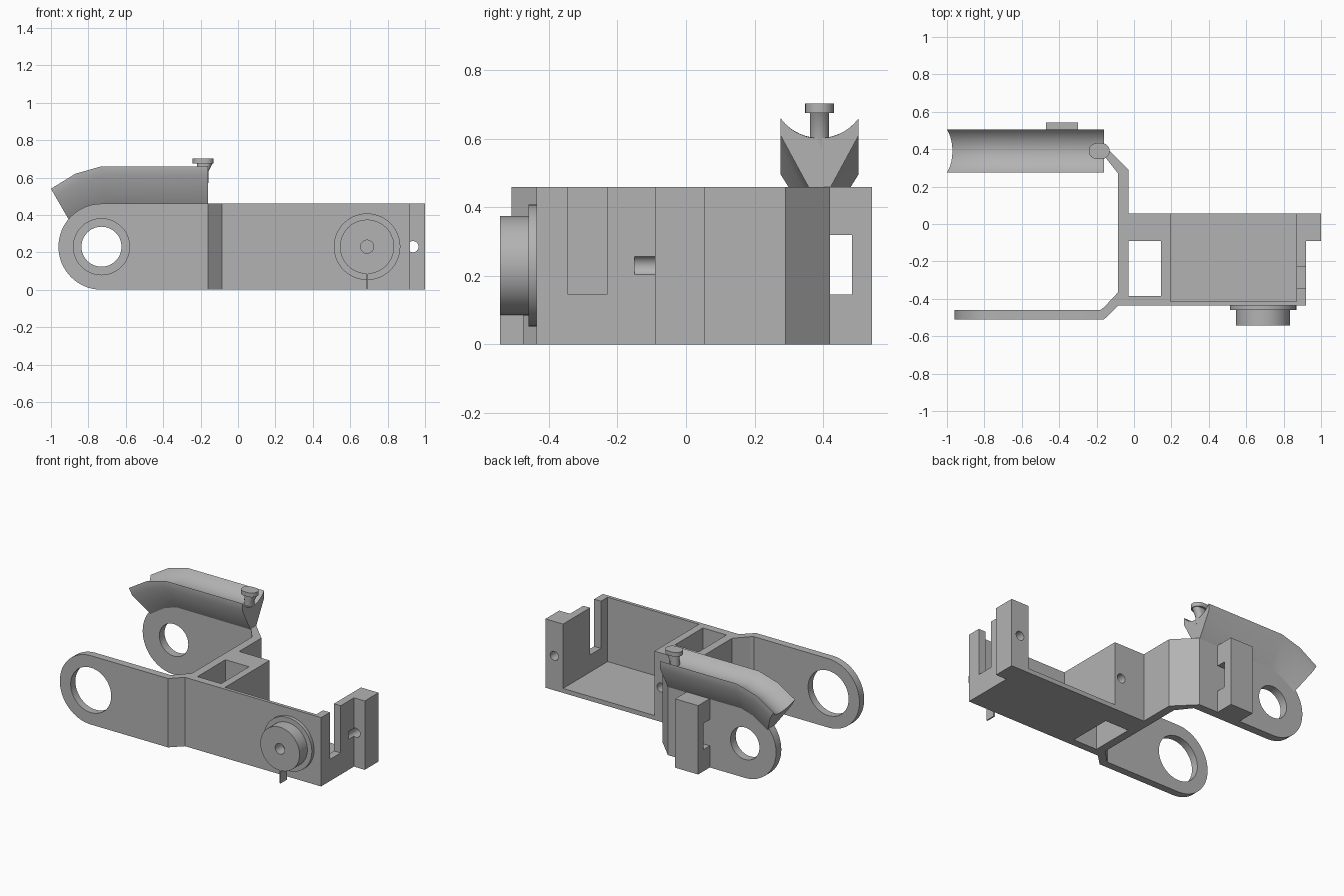
import bpy
import bmesh
from math import sin, cos, pi, radians, sqrt
from mathutils import Vector

cube = bpy.data.objects.get("Cube")
if cube:
    bpy.data.objects.remove(cube, do_unlink=True)

GREY = (0.45, 0.45, 0.45, 1)
grey = bpy.data.materials.new("plain grey")
grey.use_nodes = True
grey.diffuse_color = GREY
grey.node_tree.nodes["Principled BSDF"].inputs["Base Color"].default_value = GREY

HEIGHT = 0.46
MID = HEIGHT / 2
EYE_X = -0.73


def finish(name, bm):
    bmesh.ops.recalc_face_normals(bm, faces=bm.faces)
    mesh = bpy.data.meshes.new(name)
    bm.to_mesh(mesh)
    bm.free()
    mesh.materials.append(grey)
    obj = bpy.data.objects.new(name, mesh)
    bpy.context.collection.objects.link(obj)
    return obj


def loft(name, rings):
    """Skin a list of equal-length closed rings and cap both ends."""
    bm = bmesh.new()
    rows = [[bm.verts.new(p) for p in ring] for ring in rings]
    for a, b in zip(rows, rows[1:]):
        for i in range(len(a)):
            j = (i + 1) % len(a)
            bm.faces.new((a[i], a[j], b[j], b[i]))
    bm.faces.new(rows[0])
    bm.faces.new(rows[-1])
    return finish(name, bm)


def plan(name, pts, z0, z1):
    return loft(name, [[(x, y, z) for x, y in pts] for z in (z0, z1)])


def upright(name, pts, y0, y1):
    return loft(name, [[(x, y, z) for x, z in pts] for y in (y0, y1)])


def box(name, x0, x1, y0, y1, z0, z1):
    return plan(name, [(x0, y0), (x1, y0), (x1, y1), (x0, y1)], z0, z1)


def circle(cx, cz, r, n=48):
    return [(cx + r * cos(2 * pi * i / n), cz + r * sin(2 * pi * i / n)) for i in range(n)]


def disc(name, cx, r, y0, y1):
    return upright(name, circle(cx, MID, r), y0, y1)


def cut(obj, *cutters):
    for c in cutters:
        mod = obj.modifiers.new("cut", "BOOLEAN")
        mod.object = c
        mod.operation = "DIFFERENCE"
        mod.solver = "EXACT"
    dg = bpy.context.evaluated_depsgraph_get()
    mesh = bpy.data.meshes.new_from_object(obj.evaluated_get(dg))
    obj.modifiers.clear()
    obj.data = mesh
    for c in cutters:
        bpy.data.objects.remove(c, do_unlink=True)
    return obj


def smooth(obj, angle=30):
    bpy.ops.object.select_all(action="DESELECT")
    obj.select_set(True)
    bpy.context.view_layer.objects.active = obj
    bpy.ops.object.shade_smooth_by_angle(angle=radians(angle))


# Tray walls, solid corner and end post in one footprint
walls = plan("tray_walls", [
    (-0.03, -0.437), (0.92, -0.437), (0.92, -0.09), (1, -0.09), (1, 0.055),
    (0.87, 0.055), (0.87, -0.415), (0.195, -0.415), (0.195, 0.055),
    (-0.03, 0.055), (-0.03, -0.09), (0.145, -0.09), (0.145, -0.385),
    (-0.03, -0.385)], 0, HEIGHT)
cut(walls,
    box("slot_cutter", 0.85, 0.95, -0.345, -0.23, 0.145, 0.6),
    disc("post_pin_cutter", 0.935, 0.03, -0.15, 0.1),
    disc("corner_pin_cutter", 0.145, 0.03, -0.15, 0.1))
smooth(walls)
box("tray_floor", 0.195, 0.87, -0.415, 0.055, 0, 0.03)

# Cross wall with a slanted bend at each end
plan("cross_wall", [
    (-0.16, -0.51), (-0.085, -0.437), (-0.03, -0.437), (-0.03, 0.29),
    (-0.16, 0.42), (-0.16, 0.365), (-0.085, 0.27), (-0.085, -0.365),
    (-0.16, -0.445), (-0.18, -0.46), (-0.18, -0.51)], 0, HEIGHT)


# Two rounded arms with an eye
def arm(name, x_end, y0, y1, eye):
    arc = [(EYE_X - MID * sin(pi * i / 32), MID + MID * cos(pi * i / 32)) for i in range(33)]
    obj = upright(name, [(x_end, 0), (x_end, HEIGHT)] + arc, y0, y1)
    cut(obj, disc("eye_cutter", EYE_X, eye, y0 - 0.1, y1 + 0.1))
    smooth(obj)


arm("front_arm", -0.18, -0.51, -0.46, 0.15)
arm("back_arm", -0.16, 0.365, 0.42, 0.107)

# Notched block on the back arm
block = box("rear_block", -0.47, -0.30, 0.42, 0.543, 0, HEIGHT)
cut(block, box("notch_cutter", -0.6, -0.2, 0.4, 0.485, 0.145, 0.32))

# Round knob on the front wall
disc("knob_flange", 0.69, 0.178, -0.46, -0.437)
knob = disc("knob_drum", 0.69, 0.145, -0.543, -0.46)
cut(knob, disc("knob_cutter", 0.69, 0.035, -0.6, -0.47))
for part in (knob, bpy.data.objects["knob_flange"]):
    smooth(part)
box("knob_tab", 0.686, 0.695, -0.543, -0.475, 0, 0.095)

# Cradle: hollow-topped section swept along a drooping path
CY, HALF, DIP = 0.39, 0.114, 0.058
RAD = (HALF ** 2 + DIP ** 2) / (2 * DIP)
section = []
for i in range(17):
    t = HALF * (i / 8 - 1)
    section.append((t, DIP - RAD + sqrt(RAD ** 2 - t ** 2)))
section += [(HALF, 0.05), (0.03, 0.205), (-0.03, 0.205), (-HALF, 0.05)]
path = [(-0.16, 0.66, 0), (-0.73, 0.66, 8), (-0.87, 0.62, 22), (-1, 0.54, 30)]
cradle = loft("cradle", [
    [(x + d * sin(radians(a)), CY + t, z - d * cos(radians(a))) for t, d in section]
    for x, z, a in path])
smooth(cradle)


# Hooked peg at the cradle end
def oval(x, half_x, half_y, z, n=12):
    ring = []
    for side in (1, -1):
        for i in range(n + 1):
            a = -pi / 2 + pi * i / n
            ring.append((x + side * (half_x - half_y + half_y * cos(a)),
                         CY + side * half_y * sin(a), z))
    return ring


smooth(loft("peg_stem", [oval(-0.19, 0.031, 0.028, 0.57),
                         oval(-0.19, 0.031, 0.028, 0.63),
                         oval(-0.178, 0.042, 0.028, 0.675)]))
smooth(loft("peg_head", [oval(-0.186, 0.056, 0.042, z) for z in (0.675, 0.703)]))
